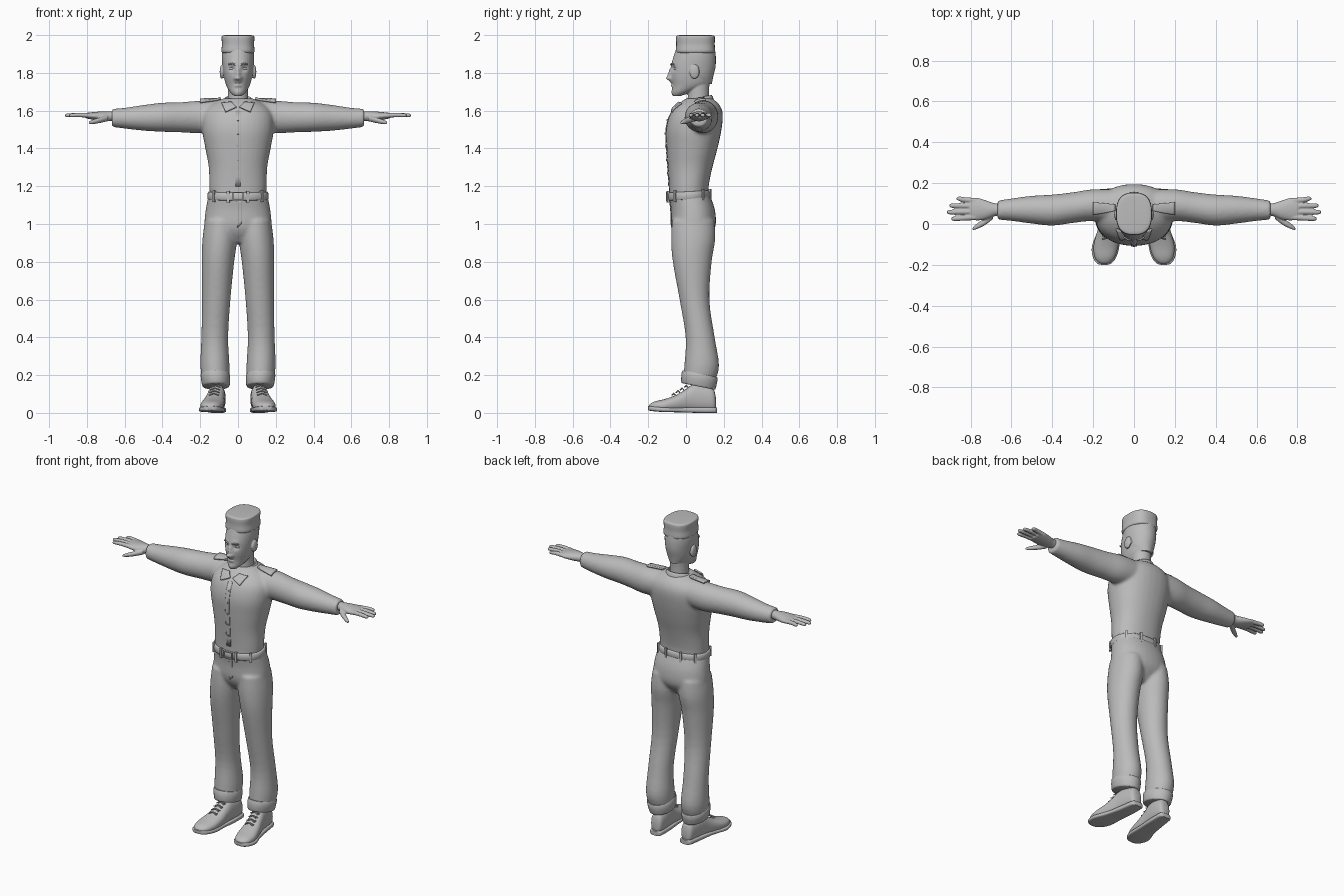
import bpy, bmesh, math
from mathutils import Vector

cube = bpy.data.objects.get("Cube")
if cube:
    bpy.data.objects.remove(cube, do_unlink=True)

grey = bpy.data.materials.new("plain grey")
grey.use_nodes = True
grey.diffuse_color = (0.5, 0.5, 0.5, 1)
grey.node_tree.nodes["Principled BSDF"].inputs["Base Color"].default_value = grey.diffuse_color
SIDES = (("left", 1), ("right", -1))


def finish(name, bm, smooth=True):
    """Turn a bmesh into a named, coloured object."""
    bmesh.ops.recalc_face_normals(bm, faces=bm.faces[:])
    for face in bm.faces:
        face.smooth = smooth
    mesh = bpy.data.meshes.new(name)
    bm.to_mesh(mesh)
    bm.free()
    mesh.materials.append(grey)
    obj = bpy.data.objects.new(name, mesh)
    bpy.context.collection.objects.link(obj)
    return obj


def select(objects):
    bpy.ops.object.select_all(action="DESELECT")
    for obj in objects:
        obj.select_set(True)
    bpy.context.view_layer.objects.active = objects[0]


def resample(rows, steps=4):
    """Catmull-Rom interpolation through the section rows."""
    out = []
    for i in range(len(rows) - 1):
        a, b, c, d = (rows[max(0, min(len(rows) - 1, i + k))] for k in (-1, 0, 1, 2))
        for s in range(steps):
            t = s / steps
            out.append([q + t * (r - p + t * (2*p - 5*q + 4*r - w + t * (3*q - p - 3*r + w))) / 2
                        for p, q, r, w in zip(a, b, c, d)])
    return out + [list(rows[-1])]


def loft(name, axis, rows, side=1, power=2, tilt=0, steps=4, n=32):
    """Rings along an axis; row = position, two centres, two radii."""
    bm = bmesh.new()
    rings = []
    for t, a, b, ra, rb in resample(rows, steps):
        ring = []
        for k in range(n):
            angle = math.tau * k / n
            c, s = math.cos(angle), math.sin(angle)
            u = math.copysign(abs(c) ** (2 / power), c) * ra
            v = math.copysign(abs(s) ** (2 / power), s) * rb
            p = [a + u, b + v]
            p.insert("xyz".index(axis), t + tilt * v)
            ring.append(bm.verts.new((p[0] * side, p[1], p[2])))
        rings.append(ring)
    for low, high in zip(rings, rings[1:]):
        for k in range(n):
            bm.faces.new((low[k - 1], low[k], high[k], high[k - 1]))
    bm.faces.new(rings[0])
    bm.faces.new(rings[-1])
    obj = finish(name, bm)
    select([obj])
    bpy.ops.object.shade_smooth_by_angle(angle=math.radians(50))
    return obj


def ball(name, centre, scale):
    bm = bmesh.new()
    bmesh.ops.create_uvsphere(bm, u_segments=20, v_segments=12, radius=1)
    bmesh.ops.scale(bm, vec=scale, verts=bm.verts)
    bmesh.ops.translate(bm, vec=centre, verts=bm.verts)
    return finish(name, bm)


def box(name, centre, size, turn=0):
    bm = bmesh.new()
    bmesh.ops.create_cube(bm, size=1)
    bmesh.ops.scale(bm, vec=size, verts=bm.verts)
    obj = finish(name, bm, False)
    obj.location, obj.rotation_euler.z = centre, turn
    return obj


def fuse(name, parts, voxel, smoothing):
    """Melt overlapping parts into one smooth skin."""
    select(parts)
    bpy.ops.object.join()
    obj = bpy.context.object
    obj.name = name
    obj.modifiers.clear()
    remesh = obj.modifiers.new("remesh", "REMESH")
    remesh.voxel_size = voxel
    soften = obj.modifiers.new("soften", "SMOOTH")
    soften.iterations = smoothing
    for modifier in ("remesh", "soften"):
        bpy.ops.object.modifier_apply(modifier=modifier)
    bpy.ops.object.shade_smooth()
    return obj


def plate(name, points, target, axis, thick=0.006):
    """Thin patch projected onto a target along -z or +y."""
    bm = bmesh.new()
    start = (lambda p: (p[0], p[1], 1.9)) if axis == "z" else (lambda p: (p[0], -0.5, p[1]))
    bm.faces.new([bm.verts.new(start(p)) for p in points])
    bmesh.ops.subdivide_edges(bm, edges=bm.edges[:], cuts=7, use_grid_fill=True)
    hit_way = Vector((0, 0, -1)) if axis == "z" else Vector((0, 1, 0))
    for vert in bm.verts:
        hit, where, normal, _ = target.ray_cast(vert.co, hit_way)
        if hit:
            vert.co = where + normal * 0.001
    obj = finish(name, bm)
    if sum(p.normal.dot(hit_way) for p in obj.data.polygons) > 0:
        obj.data.flip_normals()
    solid = obj.modifiers.new("thickness", "SOLIDIFY")
    solid.thickness, solid.offset = thick, 1
    return obj


def cord(name, points, radius):
    curve = bpy.data.curves.new(name, "CURVE")
    curve.dimensions, curve.bevel_depth, curve.bevel_resolution = "3D", radius, 2
    spline = curve.splines.new("POLY")
    spline.points.add(len(points) - 1)
    for target, p in zip(spline.points, points):
        target.co = (*p, 1)
    curve.materials.append(grey)
    bpy.context.collection.objects.link(bpy.data.objects.new(name, curve))


# Shirt: torso and sleeves
torso = [(1.14, 0, .015, .148, .105), (1.2, 0, .015, .152, .105), (1.3, 0, .022, .155, .118),
         (1.4, 0, .032, .173, .135), (1.5, 0, .041, .19, .147), (1.58, 0, .055, .185, .14),
         (1.63, 0, .066, .145, .112), (1.665, 0, .07, .08, .07)]
sleeve = [(.06, .085, 1.575, .085, .082), (.2, .092, 1.567, .078, .086), (.3, .08, 1.565, .075, .08),
          (.4, .068, 1.565, .076, .077), (.5, .07, 1.562, .068, .068), (.6, .07, 1.56, .055, .055),
          (.668, .068, 1.562, .047, .048)]
shirt = fuse("shirt", [loft("torso", "z", torso, power=2.2)] +
             [loft("sleeve", "x", sleeve, s) for _, s in SIDES], .009, 7)
plate("shirt_placket", [(-.014, 1.2), (.014, 1.2), (.014, 1.6), (-.014, 1.6)], shirt, "y", .003)
for i in range(5):
    z = 1.27 + i * .07
    plate(f"shirt_button_{i}", [(-.005, z - .005), (.005, z - .005), (.005, z + .005), (-.005, z + .005)],
          shirt, "y", .006)

# Collar and shoulder straps
loft("collar", "z", [(1.62, 0, .06, .088, .09), (1.65, 0, .062, .08, .082), (1.668, 0, .064, .066, .07),
                     (1.655, 0, .064, .058, .062)], tilt=.22)
for word, s in SIDES:
    plate(f"{word}_collar_flap", [(s * x, z) for x, z in
          ((.008, 1.615), (.035, 1.64), (.085, 1.635), (.065, 1.59))], shirt, "y", .01)
    plate(f"{word}_shoulder_strap", [(s * x, y) for x, y in
          ((.09, .065), (.2, .05), (.2, .105), (.09, .095))], shirt, "z", .012)

# Trousers: hips and legs, with turned cuffs
hips = [(.9, 0, .035, .09, .06), (.95, 0, .038, .168, .1), (1, 0, .04, .178, .118),
        (1.08, 0, .036, .17, .116), (1.16, 0, .016, .155, .108)]
leg = [(.16, .118, .068, .07, .083), (.25, .122, .083, .077, .092), (.4, .123, .075, .071, .077),
       (.6, .115, .045, .075, .079), (.8, .106, .033, .086, .103), (.92, .096, .038, .092, .117),
       (1.02, .09, .038, .085, .112)]
trousers = fuse("trousers", [loft("hips", "z", hips, power=2.2)] +
                [loft("leg", "z", leg, s) for _, s in SIDES], .009, 5)
for word, s in SIDES:
    loft(f"{word}_trouser_cuff", "z", [(.14, .117, .066, .068, .086), (.15, .117, .066, .074, .092),
         (.2, .12, .073, .078, .095), (.207, .12, .073, .07, .088)], s, tilt=-.2, steps=2)
plate("trouser_fly", [(-.005, .98), (.018, 1.0), (.018, 1.13), (-.005, 1.13)], trousers, "y", .003)

# Belt, loops and buckle
loft("belt", "z", [(1.13, 0, .016, .156, .108), (1.135, 0, .016, .161, .114),
     (1.167, 0, .016, .16, .113), (1.172, 0, .016, .152, .106)], tilt=.05, power=2.2, steps=2, n=48)
for i, degrees in enumerate((30, 65, 115, 150, 210, 245, 295, 330)):
    c, s = math.cos(math.radians(degrees)), math.sin(math.radians(degrees))
    reach = (abs(c / .162) ** 2.2 + abs(s / .115) ** 2.2) ** (-1 / 2.2)
    box(f"belt_loop_{i}", (c * reach, .016 + s * reach, 1.15 + .05 * s * reach), (.012, .014, .06),
        math.atan2(s / .013, c / .026))
for z in (1.126, 1.166):
    box("buckle_bar", (0, -.101, z), (.06, .01, .006))
for x in (-.028, .028):
    box("buckle_side", (x, -.101, 1.146), (.006, .01, .046))

# Shoes, soles and laces
upper = [(.158, .105, .05, .02, .03), (.145, .106, .066, .036, .06), (.1, .108, .075, .043, .07),
         (.04, .114, .078, .046, .073), (0, .12, .066, .049, .06), (-.05, .128, .051, .056, .045),
         (-.11, .138, .04, .06, .034), (-.16, .143, .035, .05, .027), (-.185, .145, .033, .032, .018),
         (-.195, .145, .032, .014, .008)]
sole = [(.165, .104, .014, .02, .014), (.15, .105, .015, .04, .015), (.06, .112, .015, .048, .015),
        (-.03, .124, .016, .054, .013), (-.11, .139, .017, .067, .013), (-.165, .144, .021, .056, .013),
        (-.193, .146, .024, .034, .012), (-.2, .146, .026, .014, .01)]
for word, s in SIDES:
    loft(f"{word}_shoe", "y", upper, s, power=2.3)
    loft(f"{word}_sole", "y", sole, s, power=4)
    for i in range(4):
        y, z = -.065 + i * .022, .104 + i * .014
        for flip in (1, -1):
            cord(f"{word}_lace", [(s * (.128 - i * .003) + u * .026, y + flip * u * .009, z - abs(u) * .01)
                                  for u in (-1, -.5, 0, .5, 1)], .0035)

# Hands: palm, four fingers and a thumb
palm = [(.63, .07, 1.57, .028, .026), (.68, .07, 1.57, .031, .026), (.72, .069, 1.57, .045, .026),
        (.77, .073, 1.572, .056, .02), (.805, .076, 1.574, .05, .014)]
thumb = [(.69, .045, 1.56, .02, .016), (.73, .012, 1.55, .018, .015), (.77, -.012, 1.54, .013, .012),
         (.79, -.024, 1.536, .007, .006)]
fingers = ((.033, .026, .893), (.06, .058, .915), (.088, .09, .903), (.113, .124, .868))
for word, s in SIDES:
    parts = [loft("palm", "x", palm, s), loft("thumb", "x", thumb, s)]
    for base, end, tip in fingers:
        parts.append(loft("finger", "x", [(.77, base, 1.573, .014, .013), (.83, (base + end) / 2, 1.577, .013, .012),
                     (tip - .012, end, 1.575, .011, .01), (tip, end, 1.574, .006, .005)], s, n=16))
    fuse(f"{word}_hand", parts, .004, 2)

# Head, neck and ears melted together
skull = [(1.677, 0, -.045, .02, .02), (1.698, 0, -.022, .042, .05), (1.735, 0, .022, .063, .094),
         (1.78, 0, .03, .075, .109), (1.83, 0, .036, .081, .116), (1.88, 0, .043, .083, .111),
         (1.93, 0, .048, .078, .1)]
neck = [(1.59, 0, .07, .07, .075), (1.64, 0, .066, .056, .06), (1.7, 0, .066, .054, .056), (1.76, 0, .066, .055, .06)]
head = fuse("head", [loft("skull", "z", skull, power=2.1), loft("neck", "z", neck)] +
            [ball("ear", (s * .086, .045, 1.805), (.011, .027, .037)) for _, s in SIDES], .004, 4)

# Sculpt the face: centre x, height, radius, push along y
dabs = [(0, 1.772, .015, -.026), (0, 1.795, .012, -.014), (0, 1.815, .011, -.008), (0, 1.692, .02, -.006)]
for _, s in SIDES:
    dabs += [(s * .032, 1.823, .017, .012), (s * .03, 1.848, .014, -.004), (s * .013, 1.77, .009, -.009),
             (s * .008, 1.75, .009, -.006), (s * .008, 1.733, .009, -.007), (s * .012, 1.742, .006, .006)]
for vert in head.data.vertices:
    if vert.co.y < -.01:
        vert.co.y += sum(push * math.exp(-((vert.co.x - x) ** 2 + (vert.co.z - z) ** 2) / r ** 2)
                         for x, z, r, push in dabs)
for word, s in SIDES:
    ball(f"{word}_eye", (s * .032, -.05, 1.823), (.018, .014, .009))
    cord(f"{word}_eyebrow", [(s * x, y, z) for x, y, z in
         ((.014, -.08, 1.843), (.03, -.077, 1.85), (.05, -.064, 1.845))], .004)

# Hair: close-cut back and flat top
loft("hair_back", "z", [(1.74, 0, .066, .05, .07), (1.78, 0, .05, .073, .094), (1.83, 0, .046, .082, .11),
                        (1.88, 0, .05, .086, .108), (1.92, 0, .05, .084, .104)])
loft("hair_top", "z", [(1.905, 0, .05, .08, .096), (1.915, 0, .05, .088, .104), (1.95, 0, .05, .085, .102),
                       (1.985, 0, .05, .087, .103), (1.997, 0, .05, .082, .098), (2, 0, .05, .06, .075)], power=2.6)
